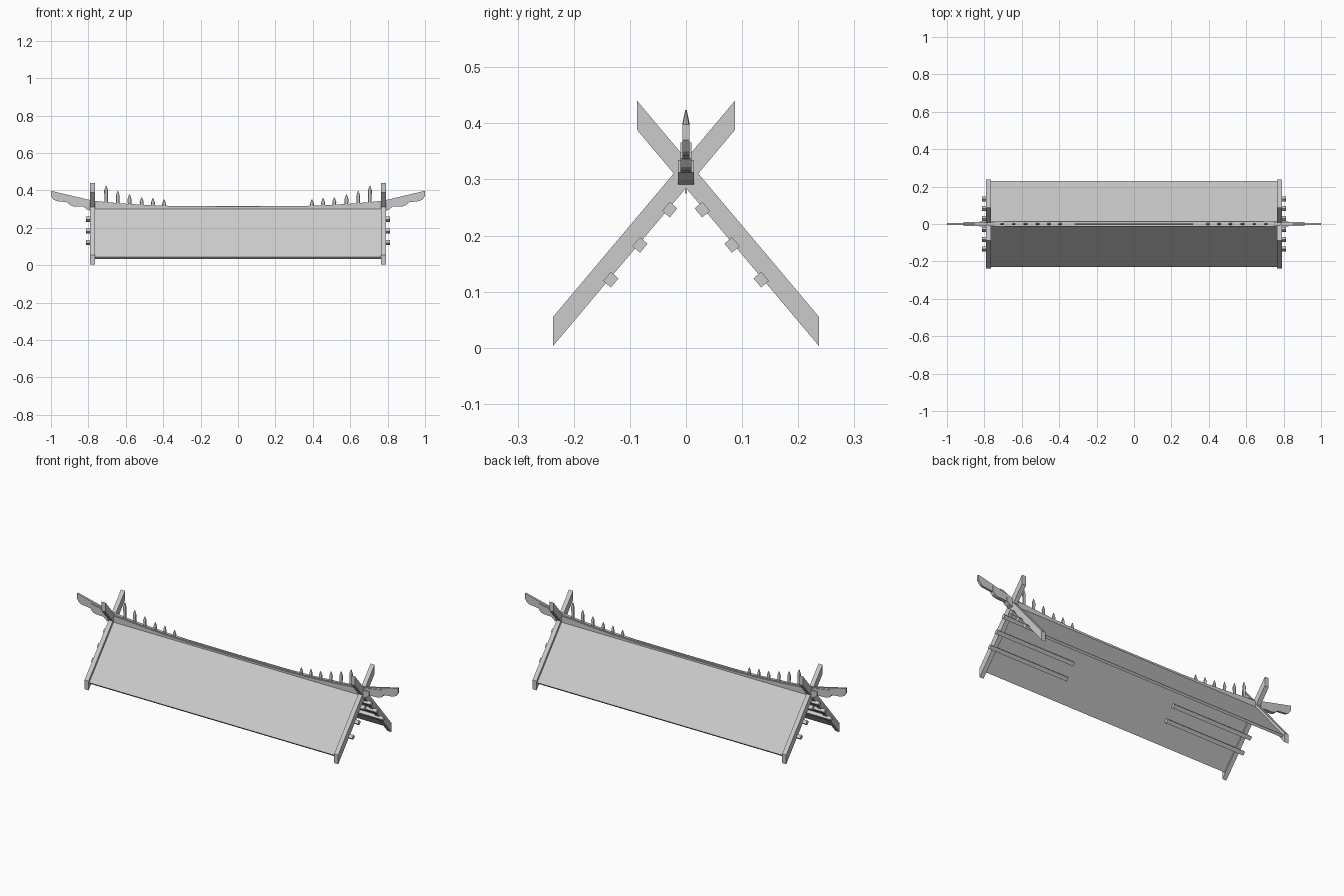
import bpy
import bmesh
import math
from mathutils import Matrix, Vector

cube = bpy.data.objects.get("Cube")
if cube:
    bpy.data.objects.remove(cube, do_unlink=True)

grey = bpy.data.materials.new("weathered_grey")
grey.use_nodes = True
grey.diffuse_color = (0.6, 0.6, 0.6, 1)
bsdf = next(n for n in grey.node_tree.nodes if n.type == 'BSDF_PRINCIPLED')
bsdf.inputs["Base Color"].default_value = grey.diffuse_color
bsdf.inputs["Roughness"].default_value = 0.8


def finish(name, bm):
    bmesh.ops.recalc_face_normals(bm, faces=bm.faces)
    mesh = bpy.data.meshes.new(name)
    bm.to_mesh(mesh)
    bm.free()
    mesh.materials.append(grey)
    obj = bpy.data.objects.new(name, mesh)
    bpy.context.collection.objects.link(obj)
    return obj


def prism(name, points, depth):
    """Extrude a closed outline of 3D points along a vector."""
    bm = bmesh.new()
    face = bm.faces.new([bm.verts.new(p) for p in points])
    new = bmesh.ops.extrude_face_region(bm, geom=[face])["geom"]
    verts = [v for v in new if isinstance(v, bmesh.types.BMVert)]
    bmesh.ops.translate(bm, verts=verts, vec=depth)
    return finish(name, bm)


def along_x(name, outline, x0, x1):
    return prism(name, [(x0, y, z) for y, z in outline], Vector((x1 - x0, 0, 0)))


def along_y(name, outline, half):
    return prism(name, [(x, -half, z) for x, z in outline], Vector((0, 2 * half, 0)))


SLOPE = 1.188
ANGLE = math.atan(SLOPE)
SIDES = ((-1, "right"), (1, "left"))


def board_bottom(y):
    return 0.003 + (0.237 - y) * SLOPE


for f, face in ((-1, "front"), (1, "back")):
    # Thin roof slab, set a little below the top of the end boards
    along_x(face + "_roof_panel",
            [(f * 0.231, 0.044), (0, 0.318), (0, 0.298), (f * 0.222, 0.034)],
            -0.766, 0.766)
    for s, side in SIDES:
        # End boards that cross above the ridge
        low, high = board_bottom(0.237), board_bottom(-0.087)
        along_x(f"{face}_{side}_end_board",
                [(f * 0.237, low), (f * 0.237, low + 0.052),
                 (-f * 0.087, high + 0.052), (-f * 0.087, high)],
                s * 0.765, s * 0.79)
        # Square purlins under the slab
        for i, y in enumerate((0.029, 0.082, 0.134)):
            bm = bmesh.new()
            place = (Matrix.Translation((s * 0.566, f * y, board_bottom(y) - 0.004))
                     @ Matrix.Rotation(-f * ANGLE, 4, 'X')
                     @ Matrix.Diagonal((0.494, 0.021, 0.018, 1)))
            bmesh.ops.create_cube(bm, size=1, matrix=place)
            finish(f"{face}_{side}_purlin_{i + 1}", bm)

# Upper edge of the ridge, sweeping up towards both ends
sweep = [(0, 0.315), (0.3, 0.316), (0.45, 0.32), (0.6, 0.329), (0.7, 0.337), (0.78, 0.346)]


def ridge_top(x):
    for (xa, za), (xb, zb) in zip(sweep, sweep[1:]):
        if x <= xb:
            return za + (zb - za) * (x - xa) / (xb - xa)
    return sweep[-1][1]


# Ridge beam and its inner keel
top = [(-x, z - 0.004) for x, z in reversed(sweep[1:])] + [(x, z - 0.004) for x, z in sweep]
top = [(x, min(z, 0.335)) for x, z in top]
along_y("ridge_beam", [(-0.78, 0.295)] + top + [(0.78, 0.295)], 0.014)
along_y("ridge_keel", [(-0.765, 0.275), (-0.765, 0.31), (0.765, 0.31), (0.765, 0.275)], 0.002)
cap = [(-x, z) for x, z in reversed(sweep[1:])] + sweep
along_y("ridge_cap", [(-0.78, 0.305)] + cap + [(0.78, 0.305)], 0.008)

for s, side in SIDES:
    # Three stepped brackets carrying the ridge outwards
    steps = (
        ("lower", 0.014, [(0.76, 0.29), (0.79, 0.291), (0.81, 0.299), (0.825, 0.312),
                          (0.825, 0.335), (0.76, 0.333)]),
        ("middle", 0.010, [(0.76, 0.31), (0.88, 0.315), (0.9, 0.322), (0.912, 0.337),
                           (0.912, 0.366), (0.76, 0.338)]),
        ("upper", 0.006, [(0.76, 0.325), (0.9, 0.335), (0.97, 0.343), (0.985, 0.35),
                          (1.0, 0.37), (1.0, 0.398), (0.78, 0.346), (0.76, 0.343)]),
    )
    for name, half, outline in steps:
        along_y(f"{side}_{name}_ridge_bracket", [(s * x, z) for x, z in outline], half)

    # Pointed ridge pins, taller towards the ends
    pins = zip((0.395, 0.455, 0.515, 0.58, 0.643, 0.705),
               (0.352, 0.359, 0.363, 0.378, 0.396, 0.424))
    for i, (x, tip) in enumerate(pins):
        base = ridge_top(x) - 0.015
        shoulder = tip - 0.024
        bm = bmesh.new()
        rings = []
        for z, r in ((base, 0.0085), (shoulder, 0.0105), (tip, 0.002)):
            rings.append([bm.verts.new((s * x + r * math.cos(a), 0.6 * r * math.sin(a), z))
                          for a in (math.tau * k / 8 for k in range(8))])
        for lo, hi in zip(rings, rings[1:]):
            for k in range(8):
                bm.faces.new((lo[k], lo[k - 1], hi[k - 1], hi[k]))
        bm.faces.new(rings[0])
        bm.faces.new(rings[-1])
        finish(f"{side}_ridge_pin_{i + 1}", bm)
